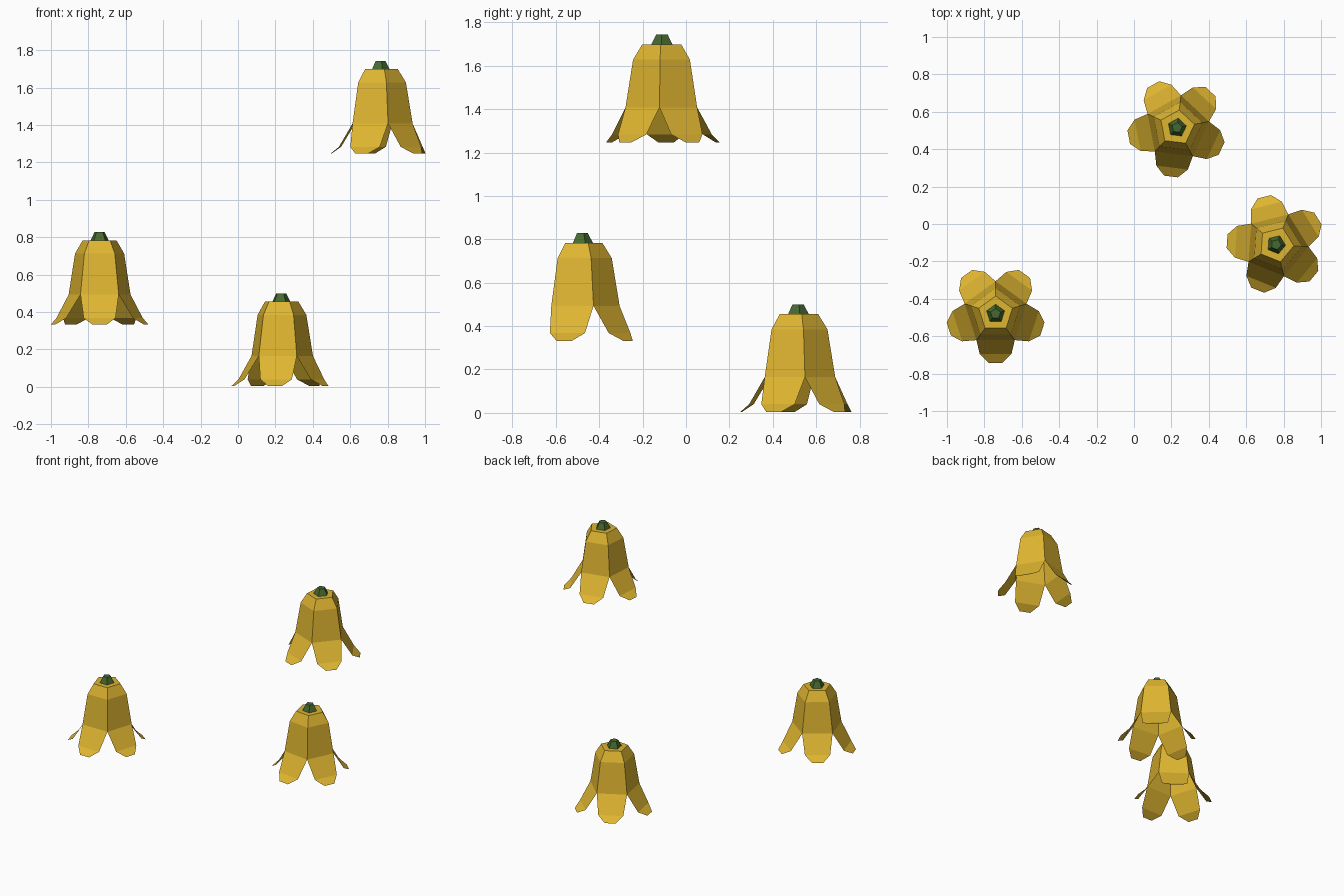
import bpy
import bmesh
from math import cos, sin, pi, radians

if "Cube" in bpy.data.objects:
    bpy.data.objects.remove(bpy.data.objects["Cube"], do_unlink=True)


def material(name, color):
    mat = bpy.data.materials.new(name)
    mat.use_nodes = True
    mat.diffuse_color = color
    mat.node_tree.nodes["Principled BSDF"].inputs["Base Color"].default_value = color
    return mat


YELLOW = material("golden yellow", (0.73, 0.46, 0.03, 1))
GREEN = material("stem green", (0.06, 0.14, 0.03, 1))

SIDES = 5
HALF = pi / SIDES
# Bell rings: corner radius and height
BELL = [(0.095, 0.455), (0.138, 0.385), (0.174, 0.165)]
# Free petal rows: distance from the axis, half width, height
PETAL = [(0.215, 0.085, 0.04), (0.263, 0.037, 0.004)]


def finish(bm, name, mat, location):
    bmesh.ops.remove_doubles(bm, verts=bm.verts, dist=0.0005)
    bmesh.ops.recalc_face_normals(bm, faces=bm.faces)
    mesh = bpy.data.meshes.new(name)
    bm.to_mesh(mesh)
    bm.free()
    mesh.materials.append(mat)
    obj = bpy.data.objects.new(name, mesh)
    obj.location = location
    bpy.context.collection.objects.link(obj)
    return obj


def petal_bell(name, location, turn):
    bm = bmesh.new()
    rows = [(r * cos(HALF), r * sin(HALF), z) for r, z in BELL] + PETAL
    crown = []
    for i in range(SIDES):
        a = turn + 2 * HALF * i
        pairs = [[bm.verts.new((d * cos(a) - s * w * sin(a),
                                d * sin(a) + s * w * cos(a), z)) for s in (-1, 1)]
                 for d, w, z in rows]
        for upper, lower in zip(pairs, pairs[1:]):
            bm.faces.new((upper[0], lower[0], lower[1], upper[1]))
        crown.append(pairs[0][0])
    # Flat cap closing the top of the bell
    bm.faces.new([bm.verts.new(v.co) for v in crown])
    return finish(bm, name, YELLOW, location)


def stem(name, location, turn):
    bm = bmesh.new()
    rings = [[bm.verts.new((r * cos(turn + HALF * (2 * i + 1)),
                            r * sin(turn + HALF * (2 * i + 1)), z))
              for i in range(SIDES)]
             for r, z in ((0.052, 0.453), (0.028, 0.5))]
    for i in range(SIDES):
        j = (i + 1) % SIDES
        bm.faces.new((rings[0][i], rings[0][j], rings[1][j], rings[1][i]))
    bm.faces.new(rings[1])
    return finish(bm, name, GREEN, location)


# Three hanging flowers, each turned about its own axis
FLOWERS = [
    ("left_low", (-0.74, -0.48, 0.328), -90),
    ("back", (0.23, 0.515, 0), -97),
    ("high", (0.76, -0.11, 1.243), -112),
]
for label, place, degrees in FLOWERS:
    petal_bell(label + "_petals", place, radians(degrees))
    stem(label + "_stem", place, radians(degrees))
